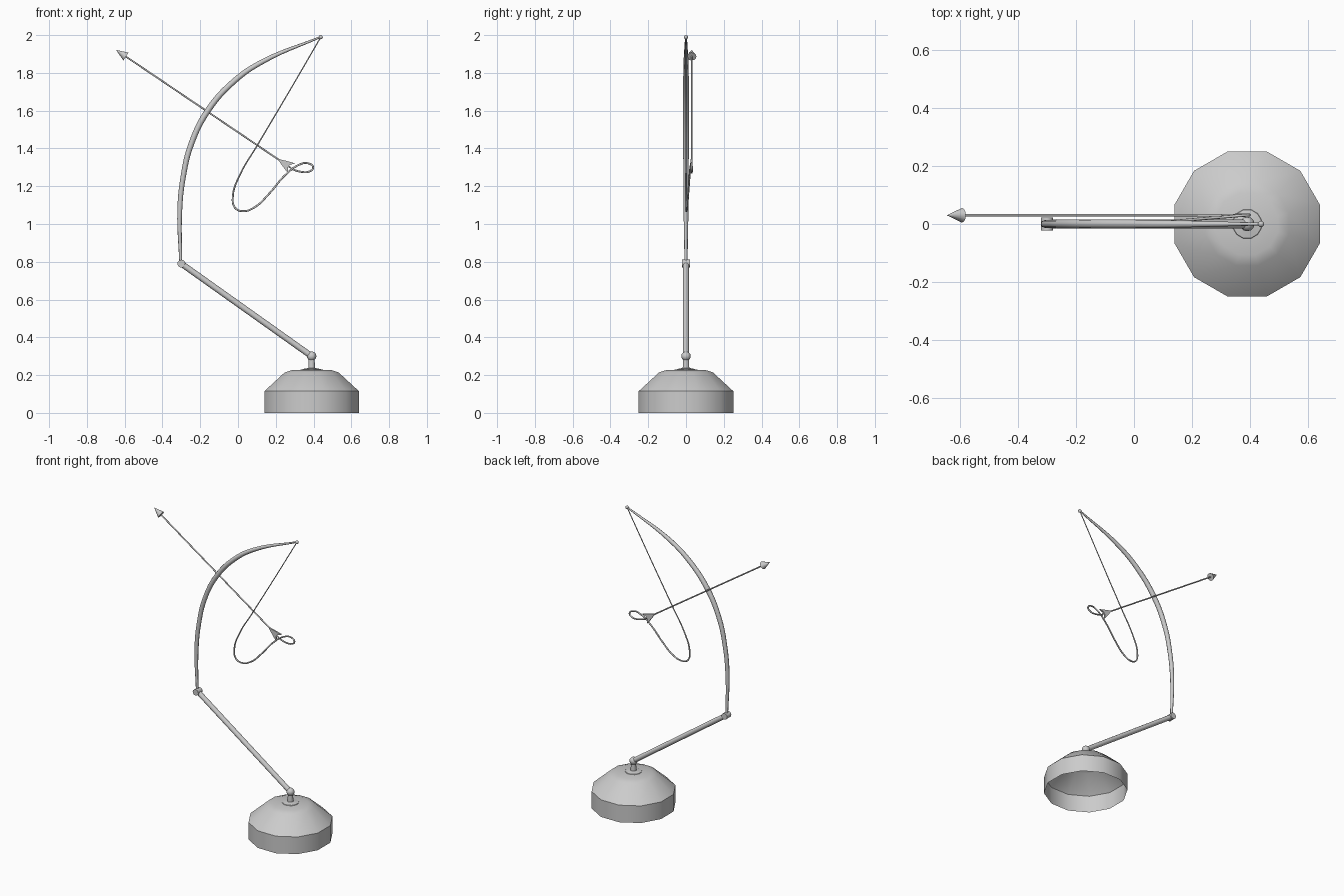
import bpy, bmesh, math
from mathutils import Vector

if "Cube" in bpy.data.objects:
    bpy.data.objects.remove(bpy.data.objects["Cube"])


def finish(obj, angle=40):
    bpy.ops.object.select_all(action='DESELECT')
    obj.select_set(True)
    bpy.context.view_layer.objects.active = obj
    if obj.type == 'CURVE':
        bpy.ops.object.convert(target='MESH')
        obj = bpy.context.object
    bpy.ops.object.shade_smooth_by_angle(angle=math.radians(angle))
    return obj


def mesh_object(name, bm):
    bmesh.ops.recalc_face_normals(bm, faces=bm.faces)
    me = bpy.data.meshes.new(name)
    bm.to_mesh(me)
    bm.free()
    obj = bpy.data.objects.new(name, me)
    bpy.context.collection.objects.link(obj)
    return obj


def lathe(name, profile, sides, loc):
    """Revolve (radius, z) points around z; flats face the axes."""
    bm = bmesh.new()
    rings = []
    for r, z in profile:
        ring = []
        for i in range(sides):
            a = 2 * math.pi * (i + 0.5) / sides
            ring.append(bm.verts.new((r * math.cos(a), r * math.sin(a), z)))
        rings.append(ring)
    for lo, hi in zip(rings, rings[1:]):
        for i in range(sides):
            j = (i + 1) % sides
            bm.faces.new((lo[i], lo[j], hi[j], hi[i]))
    bm.faces.new(rings[-1])
    obj = mesh_object(name, bm)
    obj.location = loc
    return finish(obj)


def tube(name, points, bevel_res=2):
    """Smooth tube through (x, y, z, radius) points."""
    cu = bpy.data.curves.new(name, 'CURVE')
    cu.dimensions = '3D'
    cu.bevel_depth = 1.0
    cu.bevel_resolution = bevel_res
    cu.resolution_u = 6
    cu.use_fill_caps = True
    sp = cu.splines.new('BEZIER')
    sp.bezier_points.add(len(points) - 1)
    for bp, (x, y, z, r) in zip(sp.bezier_points, points):
        bp.co = (x, y, z)
        bp.radius = r
        bp.handle_left_type = bp.handle_right_type = 'AUTO'
    obj = bpy.data.objects.new(name, cu)
    bpy.context.collection.objects.link(obj)
    return finish(obj, 50)


def rod(name, a, b, r1, r2, sides=12):
    a, b = Vector(a), Vector(b)
    d = b - a
    bpy.ops.mesh.primitive_cone_add(vertices=sides, radius1=r1, radius2=r2, depth=d.length,
                                    location=(a + b) / 2,
                                    rotation=d.to_track_quat('Z', 'Y').to_euler())
    obj = bpy.context.object
    obj.name = name
    return finish(obj, 50)


def ball(name, loc, r):
    bpy.ops.mesh.primitive_uv_sphere_add(segments=12, ring_count=8, radius=r, location=loc)
    obj = bpy.context.object
    obj.name = name
    return finish(obj, 60)


BX = 0.39

# Hollow twelve-sided base, open underneath
lathe("base", [(0.259, 0), (0.259, 0.115), (0.148, 0.214), (0.11, 0.226), (0.03, 0.23)],
      12, (BX, 0, 0))

# Stem with a small foot, lower joint and straight arm
lathe("stem", [(0.055, 0.222), (0.05, 0.232), (0.018, 0.238), (0.016, 0.29)], 12, (BX, 0, 0))
ball("lower_joint", (BX, 0, 0.30), 0.025)
rod("lower_arm", (BX, 0, 0.30), (-0.30, 0, 0.79), 0.016, 0.016)

# Elbow joint: pin across the arm
rod("elbow_joint", (-0.30, -0.022, 0.79), (-0.30, 0.022, 0.79), 0.021, 0.021)

# Curved upper arm tapering to both ends
tube("bowed_arm", [(-0.303, 0, 0.79, 0.008), (-0.308, 0, 1.08, 0.013), (-0.29, 0, 1.25, 0.014),
                   (-0.25, 0, 1.417, 0.015), (-0.16, 0, 1.60, 0.016), (-0.02, 0, 1.757, 0.015),
                   (0.125, 0, 1.857, 0.013), (0.437, 0, 1.99, 0.005)])
ball("arm_tip", (0.438, 0, 1.989, 0.0)[:3], 0.011)

# Cord hanging from the tip, looping round to the tail of the arrow
tube("cord", [(0.438, 0, 1.989, 0.003), (0.27, 0, 1.70, 0.003), (0.10, 0, 1.413, 0.0035),
              (0.01, 0, 1.26, 0.004), (-0.027, 0, 1.15, 0.005), (-0.015, 0, 1.085, 0.005),
              (0.025, 0.002, 1.068, 0.005), (0.087, 0.006, 1.088, 0.005),
              (0.167, 0.012, 1.163, 0.005), (0.246, 0.019, 1.255, 0.005),
              (0.32, 0.025, 1.312, 0.005), (0.368, 0.029, 1.322, 0.005),
              (0.398, 0.031, 1.30, 0.005), (0.38, 0.031, 1.279, 0.005),
              (0.33, 0.03, 1.277, 0.005), (0.28, 0.03, 1.293, 0.005)])

# Arrow shaft and cone head
tip, tail = Vector((-0.643, 0.03, 1.92)), Vector((0.28, 0.03, 1.297))
d = (tip - tail).normalized()
rod("arrow_shaft", tip - d * 0.05, tail, 0.0045, 0.0045, 8)
rod("arrow_head", tip - d * 0.06, tip, 0.025, 0.001)

# Swept-back tail vanes, mirrored about the shaft
side = Vector((-d.z, 0, d.x))
for label, s in (("upper", 1), ("lower", -1)):
    bm = bmesh.new()
    outline = [(0.085, 0), (0.05, 0.014), (-0.005, 0.033), (0.012, 0.012), (0.015, 0)]
    layers = [[bm.verts.new(tail + d * u + side * v * s + Vector((0, y, 0))) for u, v in outline]
              for y in (-0.005, 0.005)]
    bm.faces.new(layers[0])
    bm.faces.new(layers[1])
    for i in range(len(outline)):
        j = (i + 1) % len(outline)
        bm.faces.new((layers[0][i], layers[0][j], layers[1][j], layers[1][i]))
    mesh_object(label + "_vane", bm)
